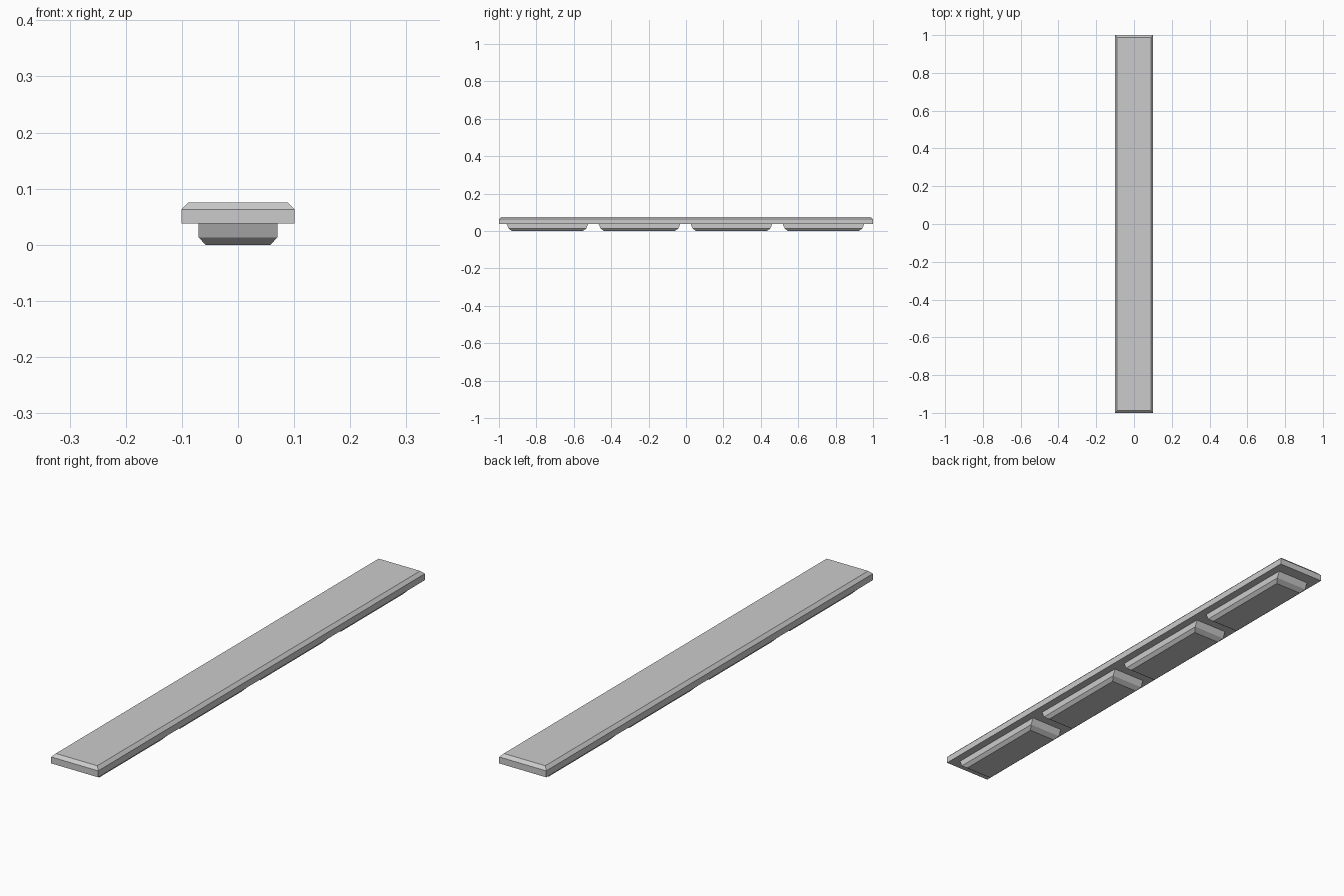
import bpy
import bmesh

cube = bpy.data.objects.get("Cube")
if cube:
    bpy.data.objects.remove(cube, do_unlink=True)

grey = bpy.data.materials.new("plain_grey")
grey.use_nodes = True
GREY = (0.6, 0.6, 0.6, 1)
grey.diffuse_color = GREY
grey.node_tree.nodes["Principled BSDF"].inputs["Base Color"].default_value = GREY


def stacked_block(name, y_centre, levels):
    """Closed block through rectangles given as (half_x, half_y, z), bottom to top."""
    bm = bmesh.new()
    rings = []
    for hx, hy, z in levels:
        corners = ((-hx, -hy), (hx, -hy), (hx, hy), (-hx, hy))
        rings.append([bm.verts.new((x, y, z)) for x, y in corners])
    bm.faces.new(rings[0][::-1])
    bm.faces.new(rings[-1])
    for low, high in zip(rings, rings[1:]):
        for i in range(4):
            j = (i + 1) % 4
            bm.faces.new((low[i], low[j], high[j], high[i]))
    mesh = bpy.data.meshes.new(name)
    bm.to_mesh(mesh)
    bm.free()
    mesh.materials.append(grey)
    obj = bpy.data.objects.new(name, mesh)
    obj.location.y = y_centre
    bpy.context.collection.objects.link(obj)
    return obj


# Long plank with a chamfered top edge
stacked_block("plank", 0, [(0.101, 1, 0.038), (0.101, 1, 0.063), (0.089, 0.988, 0.075)])

# Four feet underneath, with sloped ends and chamfered bottom edges
for n in range(4):
    stacked_block(f"foot_{n + 1}", -0.741 + 0.492 * n,
                  [(0.058, 0.19, 0), (0.07, 0.208, 0.013), (0.07, 0.2185, 0.038)])
